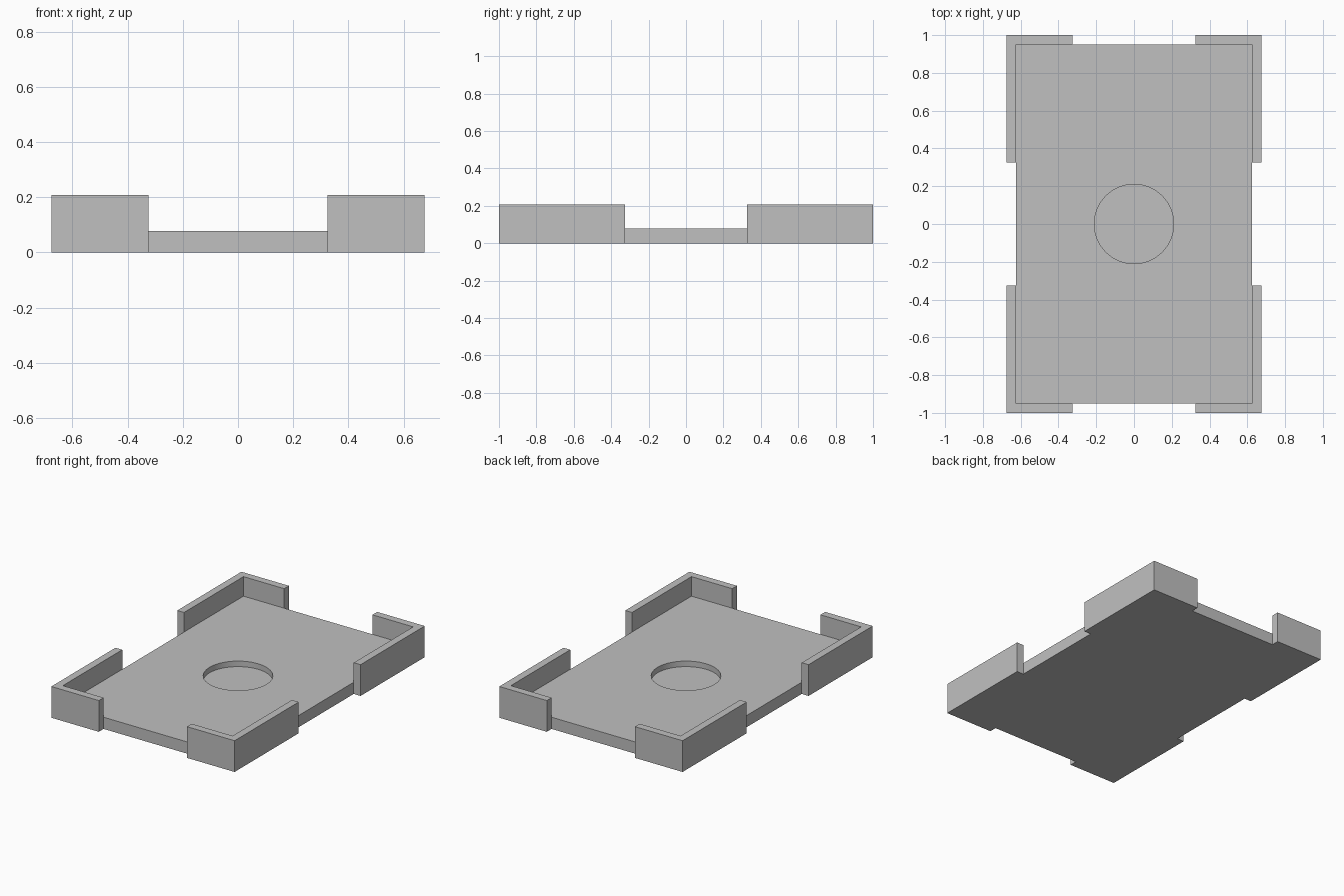
import bpy, bmesh, math
from mathutils import Vector

if "Cube" in bpy.data.objects:
    bpy.data.objects.remove(bpy.data.objects["Cube"], do_unlink=True)

OUT_X, OUT_Y = 0.675, 1.0      # outer half sizes
IN_X, IN_Y = 0.625, 0.95       # plate half sizes
GAP = 0.325                    # half width of the side openings
WALL_H, PLATE_H, FLOOR_Z = 0.208, 0.078, 0.041
HOLE_R, SIDES = 0.21, 64

grey = bpy.data.materials.new("plain grey")
grey.use_nodes = True
colour = (0.53, 0.53, 0.53, 1)
grey.diffuse_color = colour
grey.node_tree.nodes["Principled BSDF"].inputs["Base Color"].default_value = colour


def finish(bm, name):
    bmesh.ops.recalc_face_normals(bm, faces=bm.faces)
    mesh = bpy.data.meshes.new(name)
    bm.to_mesh(mesh)
    bm.free()
    mesh.materials.append(grey)
    obj = bpy.data.objects.new(name, mesh)
    bpy.context.collection.objects.link(obj)
    return obj


def ring(bm, points, z):
    return [bm.verts.new((x, y, z)) for x, y in points]


def loop_edges(bm, verts):
    return [bm.edges.new((a, b)) for a, b in zip(verts, verts[1:] + verts[:1])]


def skirt(bm, low, high):
    n = len(low)
    return [bm.faces.new((low[i], low[(i + 1) % n], high[(i + 1) % n], high[i]))
            for i in range(n)]


# Base plate with a shallow round recess
bm = bmesh.new()
rect = [(-IN_X, -IN_Y), (IN_X, -IN_Y), (IN_X, IN_Y), (-IN_X, IN_Y)]
angles = [math.tau * i / SIDES for i in range(SIDES)]
circle = [(HOLE_R * math.cos(a), HOLE_R * math.sin(a)) for a in angles]
bottom, top = ring(bm, rect, 0), ring(bm, rect, PLATE_H)
floor, rim = ring(bm, circle, FLOOR_Z), ring(bm, circle, PLATE_H)
edges = loop_edges(bm, top) + loop_edges(bm, rim)
bmesh.ops.triangle_fill(bm, edges=edges, use_beauty=True, normal=Vector((0, 0, 1)))
bm.faces.new(bottom)
bm.faces.new(floor)
skirt(bm, bottom, top)
skirt(bm, floor, rim)
plate = finish(bm, "base_plate")
bpy.ops.object.select_all(action="DESELECT")
plate.select_set(True)
bpy.context.view_layer.objects.active = plate
bpy.ops.object.shade_smooth_by_angle(angle=math.radians(30))

# L-shaped walls at the four corners
profile = [(GAP, OUT_Y), (GAP, IN_Y), (IN_X, IN_Y),
           (IN_X, GAP), (OUT_X, GAP), (OUT_X, OUT_Y)]
for sx, side in ((1, "left"), (-1, "right")):
    for sy, end in ((-1, "front"), (1, "back")):
        bm = bmesh.new()
        points = [(sx * x, sy * y) for x, y in profile]
        low, high = ring(bm, points, 0), ring(bm, points, WALL_H)
        bm.faces.new(low)
        bm.faces.new(high)
        skirt(bm, low, high)
        finish(bm, f"corner_wall_{end}_{side}")
